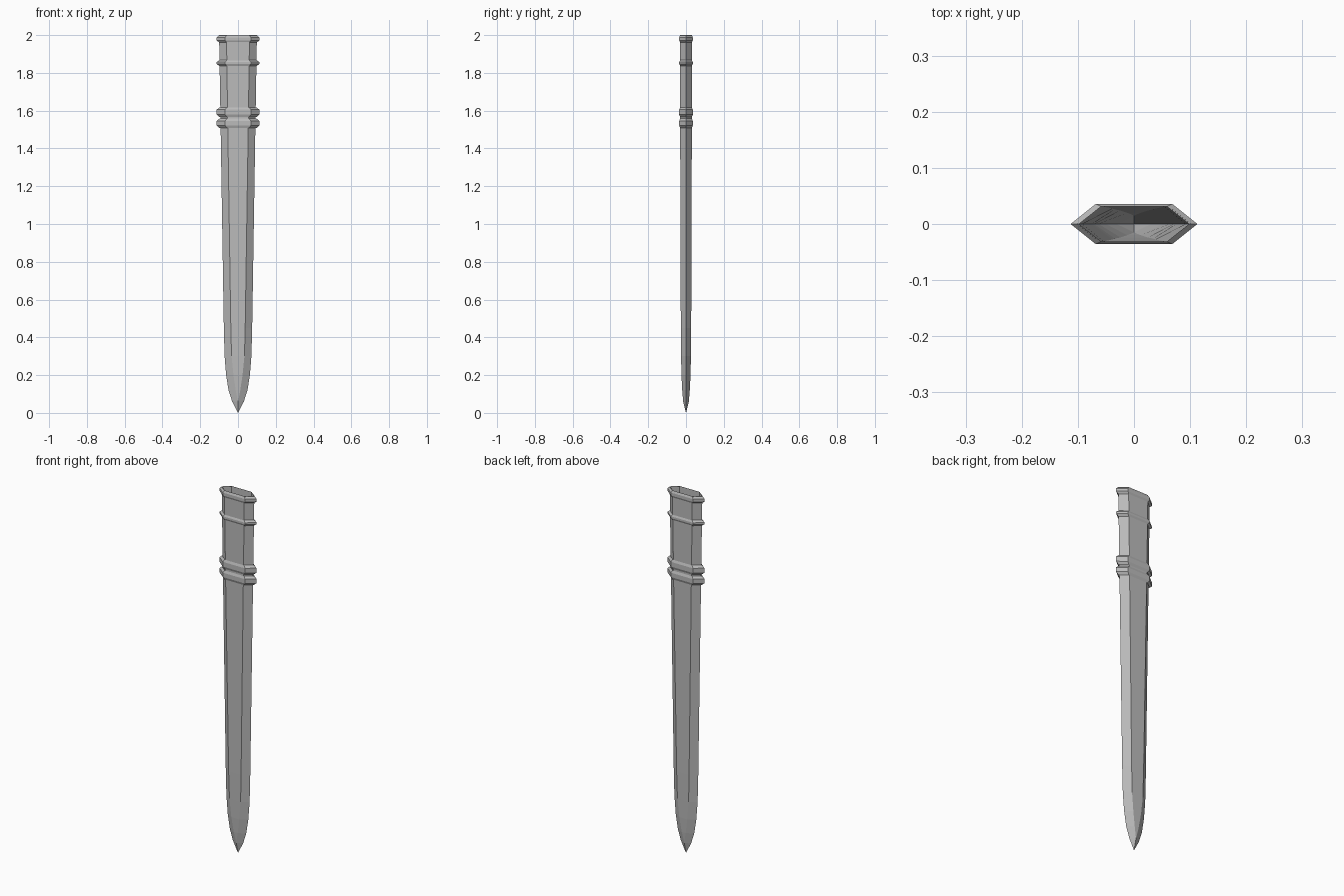
import bpy
import bmesh

cube = bpy.data.objects.get("Cube")
if cube:
    bpy.data.objects.remove(cube)

steel = bpy.data.materials.new("grey_steel")
steel.use_nodes = True
GREY = (0.5, 0.5, 0.5, 1)
steel.diffuse_color = GREY
steel.node_tree.nodes["Principled BSDF"].inputs["Base Color"].default_value = GREY


def section(z, half_width, corner, depth):
    """Flattened hexagon with a middle point on each broad face."""
    return [(half_width, 0, z), (corner, depth, z), (0, depth, z), (-corner, depth, z),
            (-half_width, 0, z), (-corner, -depth, z), (0, -depth, z), (corner, -depth, z)]


def loft(name, sections, tip=None):
    """Skin a stack of sections, optionally closing the lowest one to a point."""
    bm = bmesh.new()
    rings = [[bm.verts.new(p) for p in section(*s)] for s in sections]
    n = len(rings[0])
    if tip is not None:
        point = bm.verts.new((0, 0, tip))
        for i in range(n):
            bm.faces.new((point, rings[0][(i + 1) % n], rings[0][i]))
    for low, high in zip(rings, rings[1:]):
        for i in range(n):
            j = (i + 1) % n
            bm.faces.new((low[i], low[j], high[j], high[i]))
    bmesh.ops.remove_doubles(bm, verts=bm.verts, dist=0.0005)
    mesh = bpy.data.meshes.new(name)
    bm.to_mesh(mesh)
    bm.free()
    mesh.materials.append(steel)
    obj = bpy.data.objects.new(name, mesh)
    bpy.context.collection.objects.link(obj)


# Hollow tapering sheath, open at the mouth
loft("sheath_body", [
    (0.06, 0.031, 0.0, 0.015),
    (0.12, 0.050, 0.012, 0.020),
    (0.20, 0.063, 0.024, 0.024),
    (0.30, 0.071, 0.034, 0.026),
    (0.45, 0.075, 0.038, 0.0275),
    (1.51, 0.092, 0.054, 0.031),
    (1.99, 0.100, 0.061, 0.032),
    (2.00, 0.101, 0.061, 0.032),
], tip=0.0)


# Bevelled bands: name, bottom, top, bevel height
for name, bottom, top, bevel in [
    ("lower_band", 1.508, 1.558, 0.013),
    ("upper_collar_band", 1.566, 1.618, 0.013),
    ("middle_band", 1.836, 1.868, 0.011),
    ("mouth_band", 1.960, 2.000, 0.012),
]:
    inner = (0.098, 0.059, 0.031)
    outer = (0.113, 0.068, 0.036)
    loft(name, [(bottom, *inner), (bottom + bevel, *outer),
                (top - bevel, *outer), (top, *inner)])
